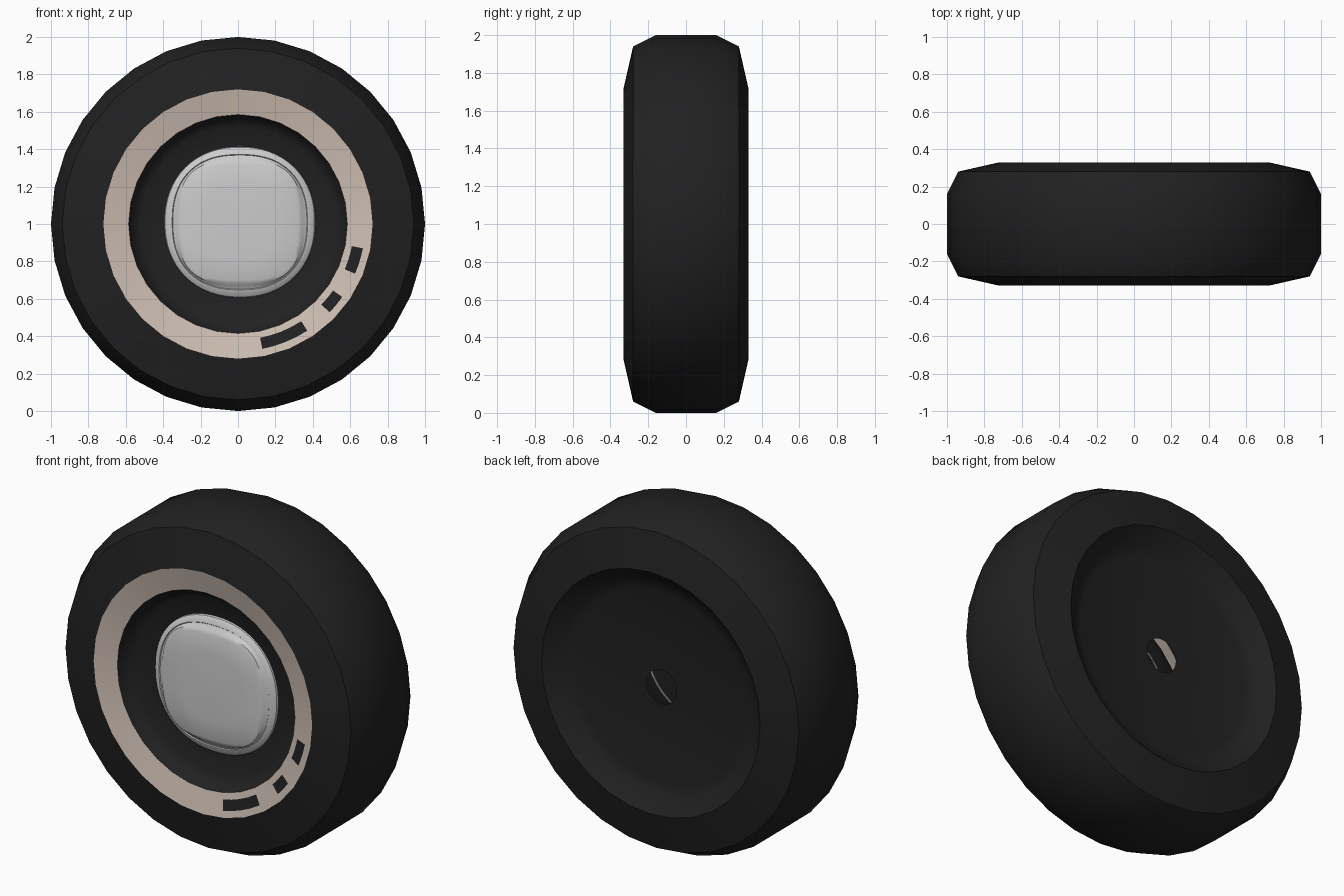
import bpy, bmesh
from math import sin, cos, tau, radians

if "Cube" in bpy.data.objects:
    bpy.data.objects.remove(bpy.data.objects["Cube"])

CZ = 1.0  # wheel axle height


def material(name, rgb):
    m = bpy.data.materials.new(name)
    m.diffuse_color = (*rgb, 1)
    m.use_nodes = True
    m.node_tree.nodes["Principled BSDF"].inputs["Base Color"].default_value = m.diffuse_color
    return m


def finish(bm, name, mat, angle):
    me = bpy.data.meshes.new(name)
    bm.normal_update()
    bm.to_mesh(me)
    bm.free()
    ob = bpy.data.objects.new(name, me)
    bpy.context.collection.objects.link(ob)
    if mat:
        me.materials.append(mat)
    bpy.ops.object.select_all(action='DESELECT')
    ob.select_set(True)
    bpy.context.view_layer.objects.active = ob
    bpy.ops.object.shade_smooth_by_angle(angle=radians(angle))
    return ob


def lathe(name, profile, n, mat=None, cap_end=False, cx=0, cz=CZ, angle=40):
    """Sweep (radius, y, roundness) rings about the y axis; roundness 2 is a circle."""
    bm = bmesh.new()
    rings = []
    for r, y, e in profile:
        ring = []
        for i in range(n):
            c, s = cos(tau * i / n), sin(tau * i / n)
            k = r / (abs(c) ** e + abs(s) ** e) ** (1 / e)
            ring.append(bm.verts.new((cx + k * c, y, cz + k * s)))
        rings.append(ring)
    for a, b in zip(rings, rings[1:]):
        for i in range(n):
            j = (i + 1) % n
            bm.faces.new((a[i], a[j], b[j], b[i]))
    if cap_end:
        bm.faces.new(rings[-1])
    return finish(bm, name, mat, angle)


rubber = material("black_rubber", (0.015, 0.015, 0.015))
cream = material("cream_band", (0.62, 0.52, 0.45))

# Tyre with the recessed back plate and its axle hole
tyre = [(0.72, -0.33), (0.94, -0.28), (1.0, -0.16), (1.0, 0.16), (0.94, 0.28),
        (0.72, 0.33), (0.63, 0.25), (0.57, 0.235), (0.10, 0.23)]
lathe("tyre", [(r, y, 2) for r, y in tyre], 32, rubber)

# Cream sidewall band
lathe("sidewall_band", [(0.585, -0.30, 2), (0.72, -0.33, 2)], 32, cream)

# Dark dished wheel face inside the band
lathe("wheel_dish", [(0.585, -0.30, 2), (0.56, -0.245, 2), (0.52, -0.225, 2),
                     (0.38, -0.205, 2), (0.02, -0.205, 2)][::1], 32, rubber, cap_end=True)

# Hub cap: rounded-square steps with a gentle dome
lathe("hub_cap", [(0.38, -0.19, 2.1), (0.405, -0.205, 2.15), (0.40, -0.222, 2.2),
                  (0.38, -0.235, 2.3), (0.362, -0.24, 2.4), (0.358, -0.235, 2.4),
                  (0.345, -0.24, 2.6), (0.33, -0.255, 3.0), (0.31, -0.262, 3.2),
                  (0.20, -0.268, 2.6), (0.02, -0.27, 2)],
      64, None, cap_end=True, cx=0.01, cz=CZ + 0.01)

# Dark dashes on the lower right of the band
for k, (a0, a1) in enumerate([(-79, -57), (-44, -35), (-23, -11)]):
    bm = bmesh.new()
    steps = 4
    prev = None
    for i in range(steps + 1):
        a = radians(a0 + (a1 - a0) * i / steps)
        pair = [bm.verts.new((r * cos(a), y, CZ + r * sin(a)))
                for r, y in ((0.62, -0.312), (0.68, -0.325))]
        if prev:
            bm.faces.new((prev[0], prev[1], pair[1], pair[0]))
        prev = pair
    finish(bm, f"band_dash_{k + 1}", rubber, 30)
